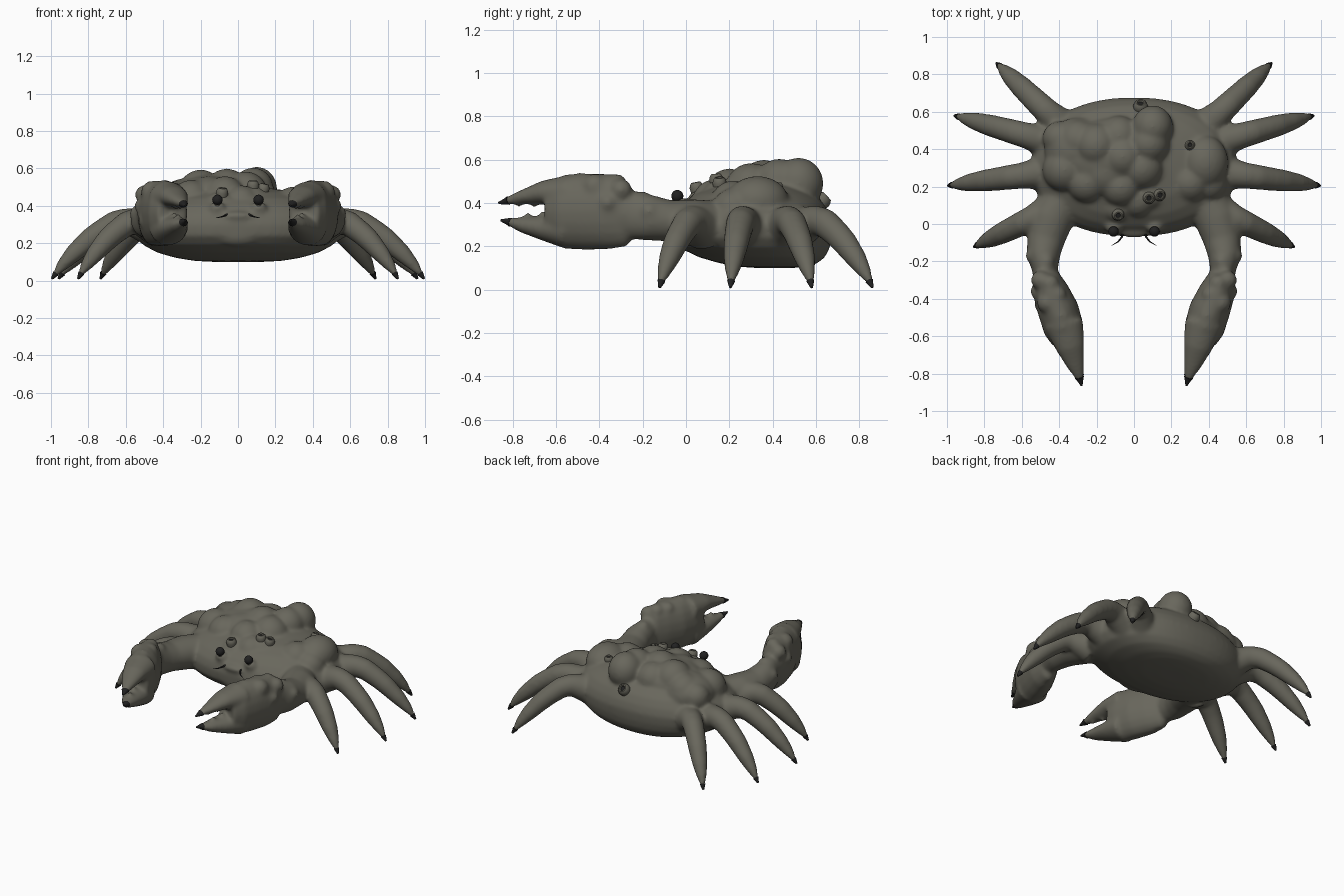
import bpy, bmesh, math, random
from mathutils import Vector, Matrix

random.seed(4)
cube = bpy.data.objects.get("Cube")
if cube:
    bpy.data.objects.remove(cube)


def material(name, color):
    mat = bpy.data.materials.new(name)
    mat.use_nodes = True
    mat.diffuse_color = (*color, 1)
    mat.node_tree.nodes["Principled BSDF"].inputs["Base Color"].default_value = (*color, 1)
    return mat


shell = material("olive_grey_shell", (0.14, 0.135, 0.108))
dark = material("near_black", (0.015, 0.015, 0.015))


def smooth(obj, angle):
    bpy.ops.object.select_all(action="DESELECT")
    obj.select_set(True)
    bpy.context.view_layer.objects.active = obj
    bpy.ops.object.shade_smooth_by_angle(angle=math.radians(angle))


def finish(bm, name, mats, angle=60):
    bmesh.ops.recalc_face_normals(bm, faces=bm.faces)
    mesh = bpy.data.meshes.new(name)
    bm.to_mesh(mesh)
    bm.free()
    for mat in mats:
        mesh.materials.append(mat)
    obj = bpy.data.objects.new(name, mesh)
    bpy.context.collection.objects.link(obj)
    smooth(obj, angle)
    return obj


def skin(bm, rings):
    """Bridge equal rings of points and close both ends."""
    loops = [[bm.verts.new(p) for p in ring] for ring in rings]
    n = len(loops[0])
    for a, b in zip(loops, loops[1:]):
        for i in range(n):
            j = (i + 1) % n
            bm.faces.new((a[i], a[j], b[j], b[i]))
    bm.faces.new(loops[0])
    bm.faces.new(loops[-1])


def tube(bm, stations, n=20):
    """Stations are (point, side radius, upright radius)."""
    pts = [Vector(s[0]) for s in stations]
    rings = []
    for i, (p, ra, rb) in enumerate(stations):
        along = (pts[min(i + 1, len(pts) - 1)] - pts[max(i - 1, 0)]).normalized()
        side = along.cross(Vector((0, 0, 1))).normalized()
        up = side.cross(along)
        rings.append([pts[i] + side * ra * math.cos(t) + up * rb * math.sin(t)
                      for t in (math.tau * k / n for k in range(n))])
    skin(bm, rings)


def ball(bm, center, size):
    size = size if isinstance(size, tuple) else (size,) * 3
    m = Matrix.Translation(center) @ Matrix.Diagonal((*size, 1))
    bmesh.ops.create_icosphere(bm, subdivisions=3, radius=1, matrix=m)


def lerp_table(table, t):
    for (a, *va), (b, *vb) in zip(table, table[1:]):
        if t <= b:
            f = (t - a) / (b - a)
            return [x + (y - x) * f for x, y in zip(va, vb)]
    return table[-1][1:]


body = bmesh.new()

# Carapace and belly: stacked rounded outlines, the keel set towards the rear
def outline(z, s, mid, n=64, power=2 / 2.2):
    pts = []
    for k in range(n):
        c, d = math.cos(math.tau * k / n), math.sin(math.tau * k / n)
        pts.append((0.545 * s * math.copysign(abs(c) ** power, c),
                    mid + 0.368 * s * math.copysign(abs(d) ** power, d), z))
    return pts

skin(body, [outline(*row) for row in (
    (.1, .22, .41), (.106, .43, .4), (.123, .62, .38), (.15, .79, .35),
    (.19, .93, .32), (.24, 1, .305), (.3, 1.01, .305), (.35, .97, .305),
    (.4, .88, .31), (.44, .75, .315), (.475, .55, .32), (.5, .25, .33))])

# Uneven, well merged lumps on the back
for x, y, z, r in (
        (-.1, .36, .44, (.29, .21, .13)), (-.3, .4, .41, (.18, .17, .125)),
        (-.4, .46, .415, .09), (-.37, .29, .41, .12),
        (-.3, .45, .435, .11), (-.2, .42, .475, .12), (-.25, .22, .43, .11),
        (-.15, .28, .44, (.16, .14, .12)), (-.06, .36, .48, .12), (-.07, .2, .45, .11),
        (.04, .3, .465, .12), (.1, .52, .49, (.11, .115, .12)), (.08, .43, .495, .11),
        (-.08, .47, .46, .11), (.38, .33, .41, (.125, .145, .115)),
        (.3, .22, .395, .11), (.4, .22, .37, .1), (.08, .16, .42, .09),
        (-.09, .09, .395, .085), (.02, .13, .41, .1)):
    ball(body, (x, y, z), r)

# Mouth lip and chin, and the sockets under the eyes
ball(body, (0, -.03, .345), (.1, .045, .028))
ball(body, (0, -.015, .25), (.14, .05, .07))
for s in (1, -1):
    ball(body, (s * .11, -.018, .385), (.045, .035, .04))

# Walking legs: shared height and thickness along each one
leg_shape = [(0, .27, .1), (.15, .3, .085), (.28, .32, .07), (.4, .305, .067),
             (.55, .255, .062), (.65, .215, .059), (.8, .14, .048), (.9, .082, .033),
             (.95, .048, .021), (1, .01, .006)]
leg_lines = [((.36, .5), (.735, .86)), ((.42, .43), (.96, .58)),
             ((.44, .28), (.995, .205)), ((.42, .09), (.855, -.122))]
tips = bmesh.new()


def leg(bm, line, s, start, steps):
    a, b = Vector(line[0]), Vector(line[1])
    stations = []
    for k in range(steps + 1):
        t = start + (1 - start) * k / steps
        z, r = lerp_table(leg_shape, t)
        p = a.lerp(b, t)
        stations.append(((s * p.x, p.y, z), r, r))
    tube(bm, stations)


# Arm, palm and the two fingers: x, y, z, half width, half height
arm = [(.37, .15, .3, .11, .11), (.44, .03, .31, .118, .108), (.47, -.08, .318, .102, .096),
       (.485, -.17, .332, .09, .106), (.475, -.25, .345, .068, .112), (.47, -.32, .36, .068, .1)]
palm = [(.475, -.25, .365, .04, .11), (.468, -.28, .36, .07, .163), (.445, -.36, .36, .097, .175),
        (.405, -.46, .36, .11, .178), (.375, -.56, .36, .108, .172), (.35, -.63, .36, .084, .118)]
upper = [(.375, -.53, .445, .106, .088), (.34, -.66, .448, .077, .055),
         (.311, -.76, .426, .047, .032), (.292, -.82, .411, .025, .02),
         (.286, -.84, .405, .015, .013), (.28, -.865, .4, .005, .005)]
lower = [(.375, -.54, .275, .106, .09), (.34, -.66, .285, .077, .058),
         (.311, -.76, .3, .047, .036), (.292, -.81, .311, .025, .021),
         (.286, -.83, .316, .015, .013), (.28, -.855, .32, .005, .005)]


def limb(bm, rows, s):
    tube(bm, [((s * x, y, z), a, b) for x, y, z, a, b in rows])


for s in (1, -1):
    for line in leg_lines:
        leg(body, line, s, 0, 20)
        leg(tips, line, s, .96, 3)
    for rows in (arm, palm, upper, lower):
        limb(body, rows, s)
    for rows in (upper, lower):
        limb(tips, rows[-3:], s)
    # Knobs on the palm, wrist and shoulder, teeth between the fingers
    for x, y, z, r in ((.5, -.3, .46, .052), (.45, -.32, .485, .05), (.46, -.42, .475, .06),
                       (.41, -.38, .485, .05), (.39, -.49, .485, .055), (.51, -.36, .4, .045),
                       (.535, -.17, .36, .045), (.47, -.2, .41, .045), (.54, .01, .32, .06)):
        ball(body, (s * x, y, z), r)
    for k in range(4):
        ball(body, (s * random.uniform(.43, .49), random.uniform(-.46, -.3),
                    random.uniform(.28, .42)), .055)
    for x, y, z in ((.33, -.7, .4), (.34, -.66, .345), (.32, -.73, .335), (.31, -.77, .402)):
        ball(body, (s * x, y, z), (.018, .016, .026))

# Fuse everything into one soft skin
raw = finish(body, "fused_parts", [shell])
remesh = raw.modifiers.new("fuse", "REMESH")
remesh.mode = "VOXEL"
remesh.voxel_size = 0.01
soften = raw.modifiers.new("soften", "SMOOTH")
soften.factor = 0.5
soften.iterations = 18
graph = bpy.context.evaluated_depsgraph_get()
skin_mesh = bpy.data.meshes.new_from_object(raw.evaluated_get(graph))
bpy.data.objects.remove(raw)
skin_mesh.materials.clear()
skin_mesh.materials.append(shell)
crab = bpy.data.objects.new("body_legs_and_claws", skin_mesh)
bpy.context.collection.objects.link(crab)
smooth(crab, 80)
finish(tips, "claw_and_leg_tips", [dark])
bpy.context.view_layer.update()

# Barnacles resting on the skin, with dark openings
for x, y, r, lean in ((.3, .42, .025, .3), (.08, .14, .03, .4), (.135, .155, .03, .4),
                      (-.085, .05, .03, .4), (.035, .625, .036, 1)):
    hit, spot, normal, _ = crab.ray_cast(Vector((x, y, 2)), Vector((0, 0, -1)))
    if not hit:
        continue
    axis = Vector((0, 0, 1)).lerp(normal, lean).normalized()
    place = Matrix.Translation(spot) @ axis.to_track_quat("Z", "Y").to_matrix().to_4x4()
    bm = bmesh.new()
    profile = [(1, -.6), (1.1, .2), (.95, .7), (.7, 1), (.5, 1), (.4, .7)]
    skin(bm, [[place @ Vector((r * w * math.cos(t), r * w * math.sin(t), r * h))
               for t in (math.tau * k / 16 for k in range(16))] for w, h in profile])
    bm.faces.ensure_lookup_table()
    bm.faces[-1].material_index = 1
    finish(bm, "barnacle", [shell, dark], 50)

# Eyes on short stalks, and thin feelers
for s, side in ((1, "left"), (-1, "right")):
    bm = bmesh.new()
    ball(bm, (s * .11, -.04, .432), .028)
    finish(bm, side + "_eye", [dark], 80)
    bm = bmesh.new()
    tube(bm, [((s * .11, -.02, .37), .02, .02), ((s * .11, -.038, .42), .014, .014)], 12)
    finish(bm, side + "_eye_stalk", [shell])
    bm = bmesh.new()
    tube(bm, [((s * x, y, z), r, r) for x, y, z, r in (
        (.055, -.03, .36, .006), (.065, -.07, .35, .005), (.085, -.095, .342, .004),
        (.12, -.115, .335, .001))], 8)
    finish(bm, side + "_feeler", [dark])
